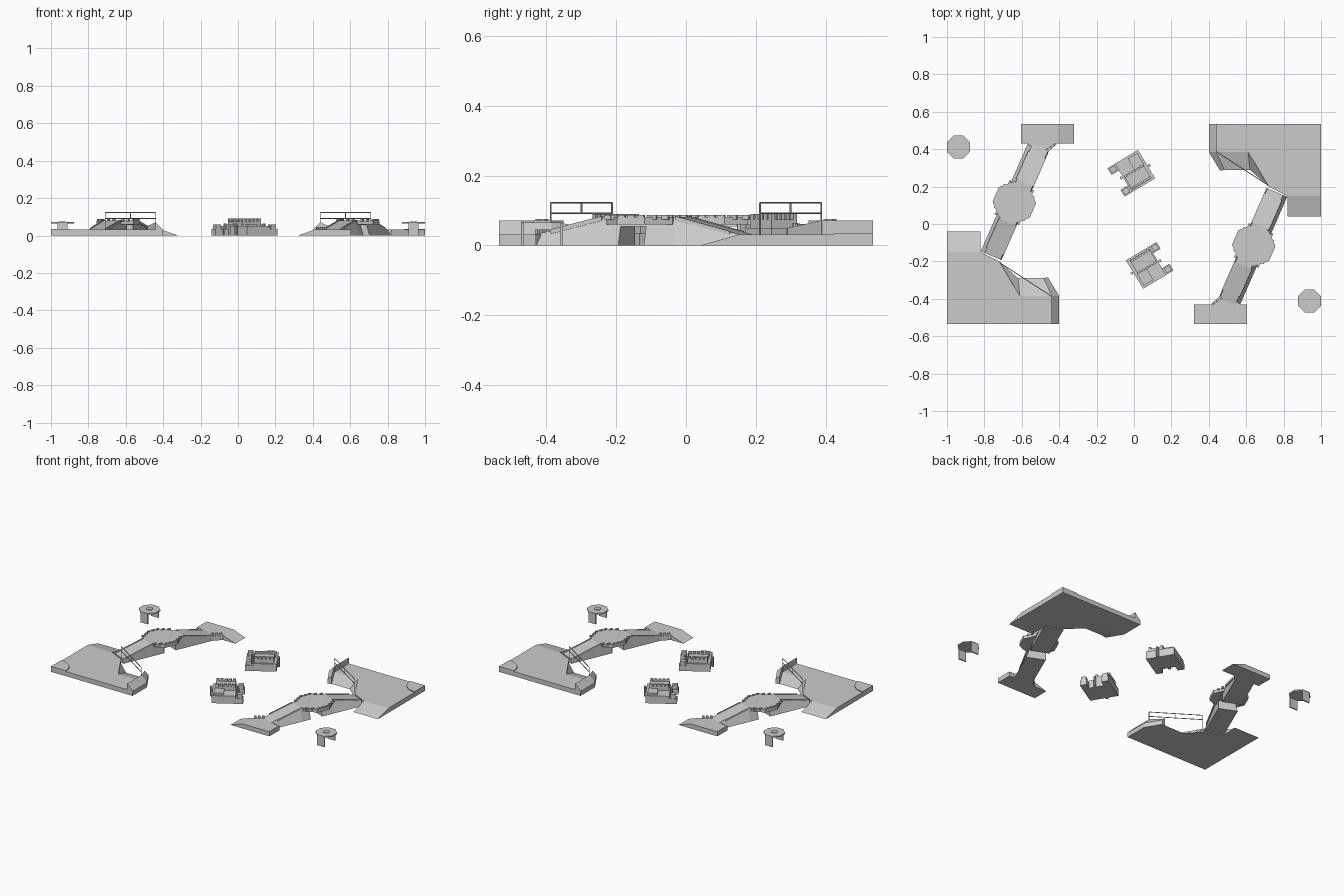
import bpy, bmesh, math
from mathutils import Vector, Matrix

if "Cube" in bpy.data.objects:
    bpy.data.objects.remove(bpy.data.objects["Cube"])

HALF_TURN = Matrix.Rotation(math.pi, 4, 'Z')


def finish(name, bm, places=(Matrix(), HALF_TURN)):
    """Turn a bmesh into one object per placement (the map has half-turn symmetry)."""
    bmesh.ops.remove_doubles(bm, verts=bm.verts, dist=1e-5)
    bmesh.ops.recalc_face_normals(bm, faces=bm.faces)
    me = bpy.data.meshes.new(name)
    bm.to_mesh(me)
    bm.free()
    for m in places:
        ob = bpy.data.objects.new(name, me)
        ob.matrix_world = m
        bpy.context.collection.objects.link(ob)


def loft(bm, rings, closed_ends=True):
    vs = [[bm.verts.new(p) for p in r] for r in rings]
    n = len(vs[0])
    for a, b in zip(vs, vs[1:]):
        for i in range(n):
            bm.faces.new((a[i], a[(i + 1) % n], b[(i + 1) % n], b[i]))
    if closed_ends:
        bm.faces.new(vs[0])
        bm.faces.new(vs[-1][::-1])


def prism(bm, pts, z0, z1):
    loft(bm, [[(x, y, z) for x, y in pts] for z in (z0, z1)])


def box(bm, x0, x1, y0, y1, z0, z1):
    prism(bm, [(x0, y0), (x1, y0), (x1, y1), (x0, y1)], z0, z1)


def turned_box(bm, c, size, z0, z1, ang):
    u = Vector((math.cos(ang), math.sin(ang))) * size[0] / 2
    v = Vector((-math.sin(ang), math.cos(ang))) * size[1] / 2
    c = Vector(c)
    prism(bm, [c - u - v, c + u - v, c + u + v, c - u + v], z0, z1)


def ngon(cx, cy, r, n, turn=0.5):
    return [(cx + r * math.cos((i + turn) * math.tau / n),
             cy + r * math.sin((i + turn) * math.tau / n)) for i in range(n)]


def rod(bm, a, b, r=0.0025):
    a, b = Vector(a), Vector(b)
    q = Vector((0, 0, 1)).rotation_difference(b - a).to_matrix()
    ring = [q @ Vector((x, y, 0)) for x, y in ngon(0, 0, r, 6)]
    loft(bm, [[a + p for p in ring], [b + p for p in ring]])


# main platform
bm = bmesh.new()
prism(bm, [(1, .535), (.44, .535), (.44, .385), (.61, .385), (.72, .2), (.82, .15), (1, .15)], 0, .031)
finish("platform", bm)

# access ramp on the outer edge
bm = bmesh.new()
loft(bm, [[(x, .15, 0), (x, .04, 0), (x, .15, .031)] for x in (.82, 1)])
finish("platform_ramp", bm)

# sloped skirt on the inner corner
bm = bmesh.new()
top = [(.44, .385, .031), (.61, .385, .031), (.72, .2, .031)]
low = [(.485, .29, .002), (.62, .29, .002), (.72, .2, .002)]
loft(bm, [[t, l, (t[0], t[1], 0)] for t, l in zip(top, low)])
finish("platform_skirt", bm)

# raised lip with sloped outer side
bm = bmesh.new()
path = [((.44, .535), (.40, .535), .071), ((.44, .385), (.40, .385), .071), ((.485, .29), (.46, .285), .05)]
loft(bm, [[(*i, 0), (*i, h), (*o, .03), (*o, 0)] for i, o, h in path])
finish("platform_lip", bm)

# quarter disc in the platform corner
bm = bmesh.new()
arc = [(1 - .11 * math.cos(a), .535 - .11 * math.sin(a)) for a in [i * math.pi / 16 for i in range(9)]]
prism(bm, [(1, .535)] + arc, .03, .036)
finish("corner_disc", bm)

# guard railing across the skirt
bm = bmesh.new()
a, b = Vector((.44, .387, 0)), Vector((.71, .212, 0))
for t in (0, .5, 1):
    p = a.lerp(b, t)
    rod(bm, p + Vector((0, 0, .09 if t == .5 else .03)), p + Vector((0, 0, .122)))
for z in (.092, .122):
    rod(bm, a + Vector((0, 0, z)), b + Vector((0, 0, z)))
finish("railing", bm)

# bridge: loft along its direction, with a low tunnel under the middle
hub = Vector((.64, -.115))
d = Vector((.4, .9165))
n = Vector((.9165, -.4))
ang = math.atan2(d.y, d.x)
sections = [(-.33, 0, .031), (-.12, 0, .081), (-.06, 0, .081), (-.06, .055, .081),
            (.02, .055, .081), (.02, 0, .081), (.11, 0, .081), (.31, 0, .031)]
bm = bmesh.new()
rings = []
for s, zb, zt in sections:
    ring = []
    for off, z in ((-.06, zb), (-.055, zt), (.036, zt), (.06 - .024 * zb / .081, zb)):
        p = hub + d * s + n * off
        ring.append((p.x, p.y, z))
    rings.append(ring)
loft(bm, rings)
finish("bridge", bm)

# low kerbs along both sides of the bridge ramps
bm = bmesh.new()
for off in (-.057, .038):
    for s0, s1, z0, z1 in ((-.28, -.12, .043, .081), (.11, .28, .081, .038)):
        ends = []
        for s, z in ((s0, z0), (s1, z1)):
            p, w = hub + d * s + n * off, n * .004
            ends.append([(*(p - w), z - .01), (*(p + w), z - .01), (*(p + w), z + .003), (*(p - w), z + .003)])
        loft(bm, ends)
finish("bridge_kerb", bm)

# octagonal deck in the middle of the bridge
bm = bmesh.new()
prism(bm, [hub + Matrix.Rotation(ang, 2) @ Vector((x * .95, y)) for x, y in ngon(0, 0, .117, 8)], .06, .081)
finish("bridge_deck", bm)

# battlement blocks around the deck rim
bm = bmesh.new()
for side in (-1, 1):
    for k in range(-3, 4):
        off = .102 - .018 * max(0, abs(k) - 1)
        turned_box(bm, hub + d * (k * .03) + n * side * off, (.02, .01), .074, .087, ang)
finish("deck_battlement", bm)

# small landing at the low end of the bridge
bm = bmesh.new()
loft(bm, [[(.32, y, 0), (.41, y, .031), (.605, y, .031), (.605, y, 0)] for y in (-.535, -.43)])
prism(bm, [(.41, -.43), (.57, -.43), (.53, -.40), (.46, -.385)], 0, .031)
finish("landing", bm)
bm = bmesh.new()
for k in range(3):
    turned_box(bm, (.425 + k * .02, -.425 + k * .013), (.014, .01), .028, .046, .57)
finish("landing_blocks", bm)

# freestanding octagonal canopy on two wall legs
bm = bmesh.new()
cx, cy = .938, -.412
prism(bm, ngon(cx, cy, .066, 8), .064, .072)
prism(bm, ngon(cx, cy, .02, 8), .072, .076)
for sy in (-1, 1):
    y = cy + sy * .056
    box(bm, cx - .027, cx + .027, y - .004, y + .004, 0, .065)
finish("canopy", bm)

# two central bunkers, the second turned half round
spots = [Matrix.Translation((.08, -.22, 0)) @ Matrix.Rotation(math.radians(31), 4, 'Z'),
         Matrix.Translation((-.01, .27, 0)) @ Matrix.Rotation(math.radians(211), 4, 'Z')]
bm = bmesh.new()
box(bm, -.092, .052, -.092, .085, 0, .05)
for y0, y1 in ((-.092, -.05), (.043, .085)):
    box(bm, .052, .098, y0, y1, 0, .035)
    box(bm, .06, .092, y0 + .006, y1 - .006, .035, .06)
finish("bunker_base", bm, spots)
bm = bmesh.new()
box(bm, -.075, .045, -.01, .075, .05, .075)
box(bm, -.08, -.02, -.08, -.01, .05, .062)
for k in range(5):
    x = -.064 + k * .0245
    for y in (-.006, .068):
        box(bm, x - .009, x + .009, y - .006, y + .006, .07, .09)
finish("bunker_top", bm, spots)
bm = bmesh.new()
for x, y in ((-.1, .01), (.062, -.01)):
    prism(bm, ngon(x, y, .008, 8), 0, .065)
finish("bunker_post", bm, spots)
